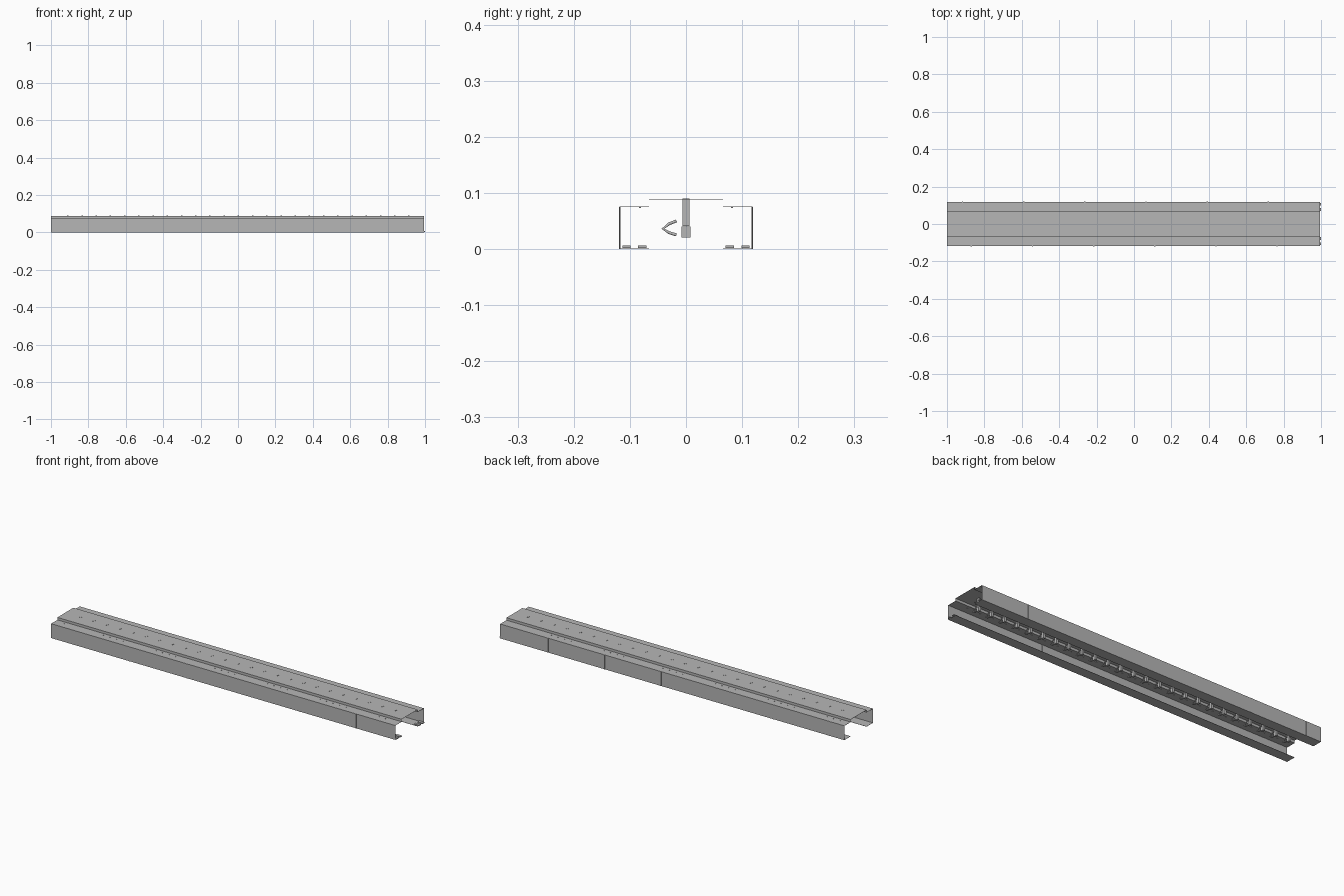
import bpy, bmesh
from mathutils import Matrix

if "Cube" in bpy.data.objects:
    bpy.data.objects.remove(bpy.data.objects["Cube"], do_unlink=True)

grey = bpy.data.materials.new("steel grey")
grey.use_nodes = True
COLOUR = (0.47, 0.47, 0.47, 1)
grey.diffuse_color = COLOUR
grey.node_tree.nodes["Principled BSDF"].inputs["Base Color"].default_value = COLOUR

X0, X1 = -1.0, 0.994         # ends of the beam
WALL, DECK = 0.118, 0.066    # half widths
LEDGE_Z, DECK_Z = 0.075, 0.088
PITCH = 0.076                # spacing of the latches


def finish(name, bm):
    mesh = bpy.data.meshes.new(name)
    bm.to_mesh(mesh)
    bm.free()
    mesh.materials.append(grey)
    obj = bpy.data.objects.new(name, mesh)
    bpy.context.collection.objects.link(obj)
    return obj


def add_box(bm, centre, size):
    matrix = Matrix.Translation(centre) @ Matrix.Diagonal((*size, 1))
    bmesh.ops.create_cube(bm, size=1, matrix=matrix)


# Folded sheet: bottom lips, side walls, ledges and raised deck
half = [(DECK, 0.0005), (WALL, 0.0005), (WALL, LEDGE_Z), (DECK, LEDGE_Z), (DECK, DECK_Z)]
profile = half + [(-y, z) for y, z in reversed(half)]
bm = bmesh.new()
near = [bm.verts.new((X0, y, z)) for y, z in profile]
far = [bm.verts.new((X1, y, z)) for y, z in profile]
for i in range(len(profile) - 1):
    bm.faces.new((near[i], near[i + 1], far[i + 1], far[i]))
bmesh.ops.recalc_face_normals(bm, faces=bm.faces)
beam = finish("folded_beam", bm)
sheet = beam.modifiers.new("sheet thickness", "SOLIDIFY")
sheet.thickness = 0.001
sheet.offset = 0

# Narrow upright seams on both walls
bm = bmesh.new()
for side, start in ((-1, -0.87), (1, -0.917)):
    for i in range(6):
        add_box(bm, (start + 0.327 * i, side * WALL, LEDGE_Z / 2), (0.007, 0.003, LEDGE_Z))
finish("wall_seams", bm)

# Row of hanging latch bars, their heads just showing above the deck
bm = bmesh.new()
for i in range(25):
    x = -0.91 + PITCH * i
    add_box(bm, (x, 0, 0.065), (0.008, 0.012, 0.049))
    add_box(bm, (x, 0, 0.03), (0.012, 0.016, 0.02))
finish("latch_bars", bm)

# Rivets along the ledges
bm = bmesh.new()
for i in range(50):
    for y in (-0.082, 0.082):
        add_box(bm, (-0.95 + PITCH / 2 * i, y, LEDGE_Z - 0.0005), (0.004, 0.004, 0.003))
finish("ledge_rivets", bm)

# Joining pegs at one end
bm = bmesh.new()
for side in (-1, 1):
    for y in (0.078, 0.106):
        add_box(bm, (0.985, side * y, 0.004), (0.03, 0.015, 0.004))
finish("joining_pegs", bm)

# Curved hook beside each latch bar
curve = bpy.data.curves.new("latch_hooks", "CURVE")
curve.dimensions = "3D"
curve.bevel_depth = 0.003
curve.bevel_resolution = 1
curve.materials.append(grey)
path = [(-0.017, 0.05), (-0.03, 0.045), (-0.041, 0.036), (-0.03, 0.029), (-0.017, 0.025)]
for i in range(25):
    spline = curve.splines.new("POLY")
    spline.points.add(len(path) - 1)
    for point, (y, z) in zip(spline.points, path):
        point.co = (-0.91 + PITCH * i, y, z, 1)
bpy.context.collection.objects.link(bpy.data.objects.new("latch_hooks", curve))
